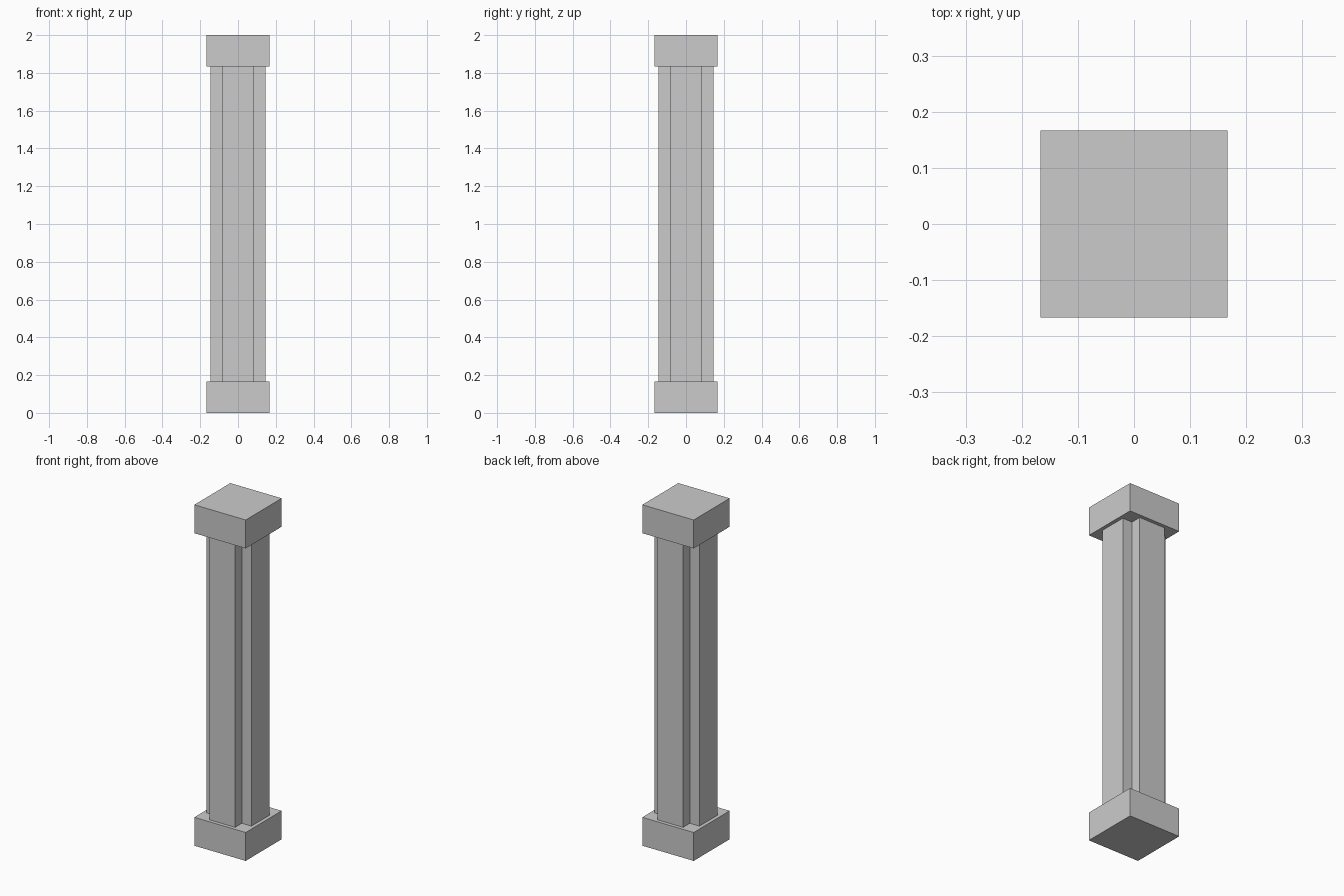
import bpy, bmesh

if "Cube" in bpy.data.objects:
    bpy.data.objects.remove(bpy.data.objects["Cube"])

HALF = 1 / 6      # half width of base and capital
BLOCK = 1 / 6     # height of base and capital
REACH = 0.1458    # how far the shaft arms reach
ARM = 1 / 12      # half width of a shaft arm


def prism(name, outline, z0, z1):
    """Extrude a counter-clockwise outline from z0 to z1."""
    bm = bmesh.new()
    face = bm.faces.new([bm.verts.new((x, y, z0)) for x, y in outline])
    top = bmesh.ops.extrude_face_region(bm, geom=[face], use_keep_orig=True)
    for v in top["geom"]:
        if isinstance(v, bmesh.types.BMVert):
            v.co.z = z1
    bmesh.ops.recalc_face_normals(bm, faces=bm.faces)
    mesh = bpy.data.meshes.new(name)
    bm.to_mesh(mesh)
    bm.free()
    obj = bpy.data.objects.new(name, mesh)
    bpy.context.collection.objects.link(obj)
    return obj


def four_fold(points):
    """Repeat the points of one corner around the z axis."""
    outline = []
    for _ in range(4):
        outline += points
        points = [(-y, x) for x, y in points]
    return outline


square = four_fold([(HALF, HALF)])
cross = four_fold([(REACH, ARM), (ARM, ARM), (ARM, REACH)])

# Square base block
prism("base", square, 0, BLOCK)
# Cross-shaped shaft
prism("shaft", cross, BLOCK, 2 - BLOCK)
# Square capital block
prism("capital", square, 2 - BLOCK, 2)
